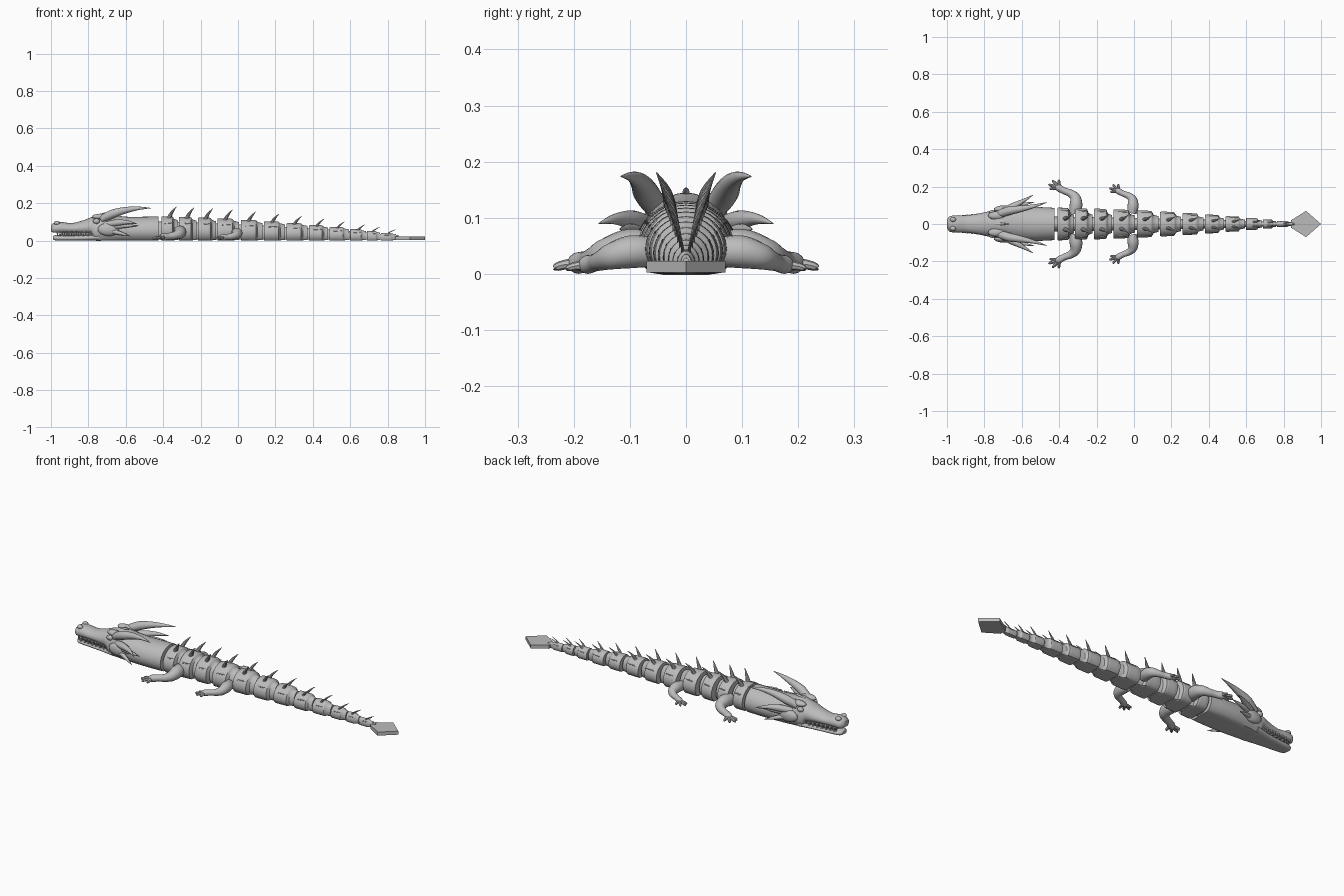
import bpy, bmesh, math
from mathutils import Vector

if "Cube" in bpy.data.objects:
    bpy.data.objects.remove(bpy.data.objects["Cube"])

mat = bpy.data.materials.new("stone grey")
mat.use_nodes = True
GREY = (0.5, 0.5, 0.5, 1)
mat.diffuse_color = GREY
mat.node_tree.nodes["Principled BSDF"].inputs["Base Color"].default_value = GREY
made = []


def finish(name, bm, mirror=False):
    """Turn a bmesh into an object, optionally mirrored to the other flank."""
    bmesh.ops.recalc_face_normals(bm, faces=bm.faces)
    mesh = bpy.data.meshes.new(name)
    bm.to_mesh(mesh)
    bm.free()
    mesh.materials.append(mat)
    ob = bpy.data.objects.new(name, mesh)
    bpy.context.collection.objects.link(ob)
    if mirror:
        m = ob.modifiers.new("Mirror", 'MIRROR')
        m.use_axis = (False, True, False)
        m.use_mirror_merge = False
    made.append(ob)
    return ob


def smooth_rows(rows, steps):
    """Catmull-Rom interpolation between rows of numbers."""
    out = []
    for i in range(len(rows) - 1):
        p = [rows[max(0, min(len(rows) - 1, i + k))] for k in (-1, 0, 1, 2)]
        for s in range(steps):
            t = s / steps
            out.append([b + 0.5 * t * (c - a + t * (2*a - 5*b + 4*c - d + t * (3*(b - c) + d - a)))
                        for a, b, c, d in zip(*p)])
    return out + [list(rows[-1])]


def skin(bm, rings):
    """Bridge rings of points and cap both ends."""
    vs = [[bm.verts.new(p) for p in r] for r in rings]
    n = len(vs[0])
    for a, b in zip(vs, vs[1:]):
        for j in range(n):
            k = (j + 1) % n
            bm.faces.new((a[j], a[k], b[k], b[j]))
    bm.faces.new(vs[0])
    bm.faces.new(vs[-1][::-1])


def arch_ring(x, w, zb, zt, n=32):
    """Rounded cross-section with a flat belly."""
    zc = zb + 0.4 * (zt - zb)
    ring = []
    for j in range(n):
        a = 2 * math.pi * j / n
        s = math.sin(a)
        z = zc + s * (zt - zc) if s >= 0 else max(zb, zc + s * (zc - zb) * 1.35)
        ring.append((x, w * math.cos(a), z))
    return ring


def loft(name, rows, steps=4):
    bm = bmesh.new()
    skin(bm, [arch_ring(*r) for r in smooth_rows(rows, steps)])
    return finish(name, bm)


def tube(bm, rows, steps=5, n=12):
    """Tapered limb or spike through rows of x, y, z, radius."""
    rows = smooth_rows(rows, steps)
    pts = [Vector(r[:3]) for r in rows]
    rings = []
    for i, r in enumerate(rows):
        d = (pts[min(i + 1, len(pts) - 1)] - pts[max(i - 1, 0)]).normalized()
        up = Vector((0, 0, 1)) if abs(d.z) < 0.9 else Vector((1, 0, 0))
        u = d.cross(up).normalized()
        v = u.cross(d)
        rad = max(r[3], 0.0006)
        rings.append([pts[i] + rad * (u * math.cos(t) + v * math.sin(t))
                      for t in (2 * math.pi * j / n for j in range(n))])
    skin(bm, rings)


def ball(name, centre, size, mirror=True):
    bm = bmesh.new()
    bmesh.ops.create_uvsphere(bm, u_segments=20, v_segments=12, radius=1)
    for v in bm.verts:
        v.co = Vector(c + s * q for c, s, q in zip(centre, size, v.co))
    return finish(name, bm, mirror)


# Head, upper jaw and neck in one skin
loft("head_and_neck", [
    (-1.0, .022, .05, .08), (-.985, .041, .043, .094), (-.95, .046, .043, .1),
    (-.89, .047, .043, .094), (-.83, .056, .04, .108), (-.785, .066, .034, .125),
    (-.765, .07, .001, .132), (-.72, .077, 0, .145), (-.66, .085, 0, .135),
    (-.58, .09, 0, .127), (-.5, .09, 0, .128), (-.425, .086, 0, .129)])
loft("lower_jaw", [
    (-.99, .018, .006, .024), (-.97, .036, .001, .03), (-.9, .044, 0, .031),
    (-.82, .054, 0, .034), (-.74, .07, 0, .045)])
loft("mouth_interior", [(-.955, .028, .02, .06), (-.85, .04, .02, .06), (-.76, .055, .02, .06)])

# Teeth along both jaws
bm = bmesh.new()
for i in range(8):
    x = -.965 + i * .025
    y = .038 + i * .0022
    tube(bm, [(x, y, .05, .007), (x, y, .027, .001)], 1, 8)
    tube(bm, [(x + .012, y, .024, .006), (x + .012, y, .043, .001)], 1, 8)
finish("teeth", bm, True)

# Face details
ball("nostrils", (-.968, .024, .094), (.016, .013, .012))
ball("eyes", (-.757, .062, .104), (.018, .012, .014))
ball("brows", (-.735, .045, .128), (.045, .022, .016))
ball("cheeks", (-.69, .078, .06), (.06, .022, .035))
bm = bmesh.new()
tube(bm, [(-.74, 0, .135, .008), (-.7, 0, .147, .006), (-.67, 0, .153, .001)])
finish("head_crest", bm)

# Horns and cheek spikes
bm = bmesh.new()
tube(bm, [(-.73, .05, .115, .02), (-.67, .07, .143, .023), (-.6, .082, .163, .017),
          (-.53, .097, .173, .009), (-.465, .116, .174, .001)], 6, 16)
finish("horns", bm, True)
bm = bmesh.new()
tube(bm, [(-.71, .065, .085, .016), (-.65, .093, .095, .018), (-.59, .125, .098, .01), (-.54, .155, .09, .001)])
tube(bm, [(-.69, .07, .07, .012), (-.62, .098, .078, .012), (-.53, .118, .08, .001)])
tube(bm, [(-.7, .072, .055, .012), (-.64, .098, .042, .011), (-.575, .125, .024, .001)])
finish("cheek_spikes", bm, True)

# Jointed body segments, each with a pair of back spikes
starts = [-.41, -.315, -.215, -.11, .015, .14, .26, .38, .49, .6, .69, .765, .85]


def body_w(x):
    return .088 - .017 * (x + .4) - .036 * (x + .4) ** 2


def body_h(x):
    return .13 - .022 * (x + .4) - .044 * (x + .4) ** 2


for i, (x0, x1) in enumerate(zip(starts, starts[1:])):
    p = x1 - x0
    w, h = body_w(x0 + p * .3), body_h(x0 + p * .3)
    loft(f"segment_{i + 1}", [
        (x0, w * .94, 0, h * .98), (x0 + p * .06, w, 0, h), (x0 + p * .5, w * .97, 0, h),
        (x0 + p * .64, w * .93, 0, h * .98), (x0 + p * .72, w * .68, .002, h * .9),
        (x0 + p * .93, w * .58, .003, h * .84)], 2)
    loft(f"joint_{i + 1}", [(x0 - p * .25, w * .45, .006, h * .78), (x0 + p * .1, w * .45, .006, h * .78),
                            (x1 + p * .1, w * .4, .006, h * .7)], 1)
    bm = bmesh.new()
    tip = x0 + min(.08, p * .9)
    lift = .4 * h + .002
    tube(bm, [(tip - .045, w * .3, h * .84, h * .1), (tip - .025, w * .4, h + lift * .35, h * .065),
              (tip, w * .6, h + lift * .95, .001)], 4, 10)
    # Small flank scales
    tube(bm, [(x0 + p * .2, w * .78, h * .7, h * .06), (x0 + p * .6, w * .82, h * .74, .001)], 2, 8)
    finish(f"back_spikes_{i + 1}", bm, True)


def leg(name, hip, scale):
    """Bent leg with a forward foot and four clawed toes."""
    def at(dx, dy, z, r):
        return (hip + dx * scale, .075 + dy * scale, z * scale, r * scale)
    bm = bmesh.new()
    tube(bm, [at(0, -.02, .045, .03), at(.008, .025, .046, .034), at(.004, .065, .037, .028),
              at(-.02, .088, .028, .021), at(-.055, .102, .023, .018), at(-.085, .118, .019, .019),
              at(-.1, .124, .016, .01)], 5, 16)
    for dx, dy in ((-.132, .113), (-.138, .135), (-.118, .156), (-.085, .158)):
        mx, my = (dx - .08) / 2, (dy + .118) / 2
        tube(bm, [at(-.082, .116, .017, .012), at(mx, my, .017, .009),
                  at(dx * .93 - .005, dy * .97 + .003, .012, .007), at(dx, dy, .006, .001)], 4, 8)
    finish(name, bm, True)


leg("front_legs", -.318, 1)
leg("hind_legs", -.012, .86)

# Flat diamond tail blade
bm = bmesh.new()
outline = [(.84, -.02), (.92, -.07), (1, 0), (.92, .07), (.84, .02)]
skin(bm, [[(x, y, z) for x, y in outline] for z in (.003, .023)])
finish("tail_blade", bm)

# Smooth shading with crisp edges
bpy.ops.object.select_all(action='DESELECT')
for ob in made:
    ob.select_set(True)
bpy.context.view_layer.objects.active = made[0]
bpy.ops.object.shade_smooth_by_angle(angle=math.radians(35))
